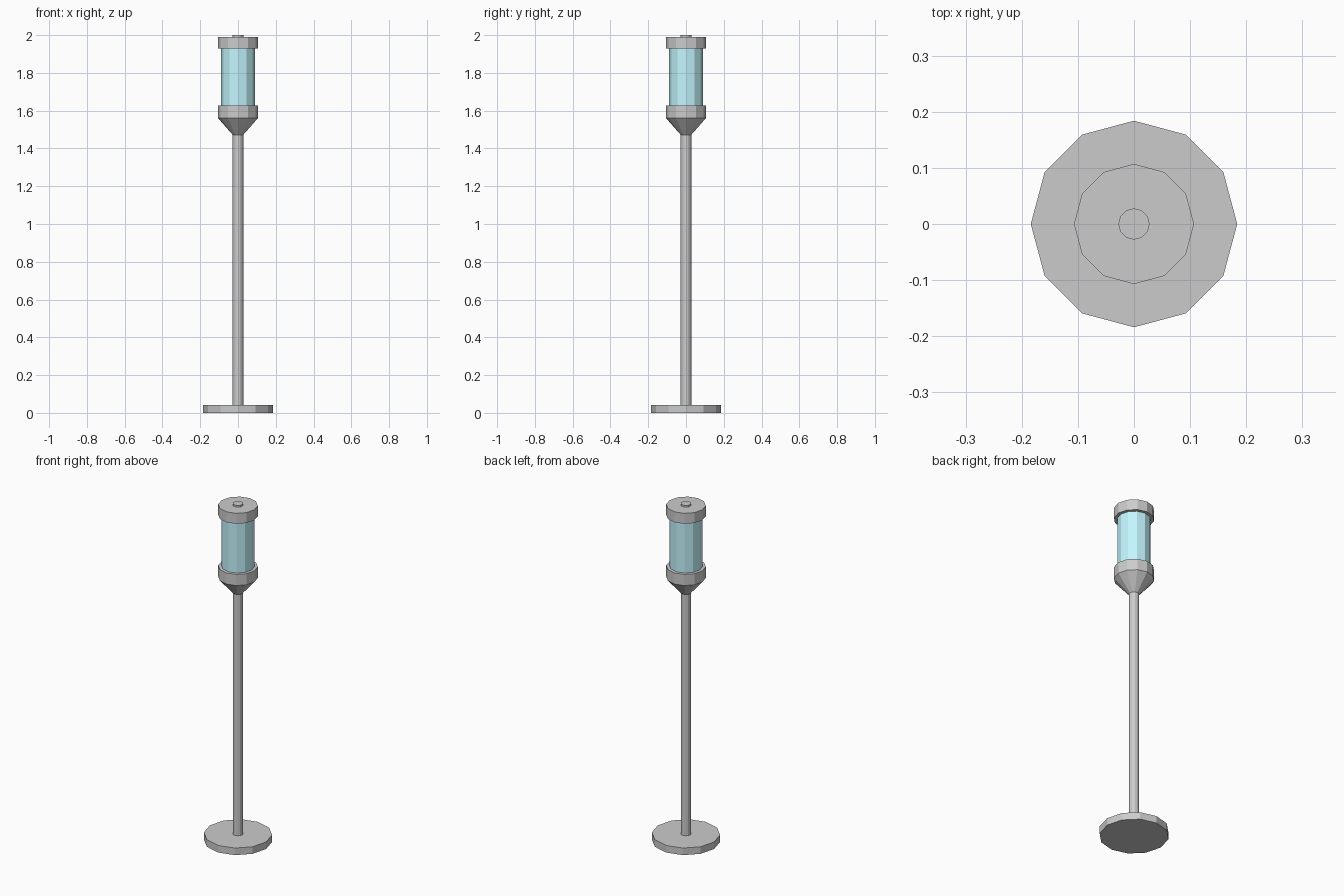
import bpy, bmesh, math

if "Cube" in bpy.data.objects:
    bpy.data.objects.remove(bpy.data.objects["Cube"])

SIDES = 12


def lathe(name, profile, color=None):
    """Flat-faced 12-sided solid from (radius, z) points, bottom to top, with capped ends."""
    bm = bmesh.new()
    rings = []
    for r, z in profile:
        rings.append([bm.verts.new((r * math.cos(2 * math.pi * i / SIDES),
                                    r * math.sin(2 * math.pi * i / SIDES), z))
                      for i in range(SIDES)])
    for low, high in zip(rings, rings[1:]):
        for i in range(SIDES):
            j = (i + 1) % SIDES
            bm.faces.new((low[i], low[j], high[j], high[i]))
    bm.faces.new(rings[0][::-1])
    bm.faces.new(rings[-1])
    mesh = bpy.data.meshes.new(name)
    bm.to_mesh(mesh)
    bm.free()
    obj = bpy.data.objects.new(name, mesh)
    bpy.context.collection.objects.link(obj)
    if color:
        mat = bpy.data.materials.new(name + "_material")
        mat.diffuse_color = color
        mat.use_nodes = True
        mat.node_tree.nodes["Principled BSDF"].inputs["Base Color"].default_value = mat.diffuse_color
        mesh.materials.append(mat)
    return obj


# Floor plate and post
lathe("base_plate", [(0.184, 0), (0.184, 0.042)])
lathe("pole", [(0.028, 0.042), (0.028, 1.472)])

# Lamp holder: flared cone running into a straight collar
lathe("lamp_holder", [(0.028, 1.472), (0.107, 1.562), (0.107, 1.628)])

# Blue glass body
lathe("glass", [(0.089, 1.628), (0.089, 1.928)], (0.55, 0.92, 1.0, 1.0))

# Lid and its small finial
lathe("lid", [(0.107, 1.928), (0.107, 1.99)])
lathe("finial", [(0.028, 1.99), (0.028, 2.0)])
